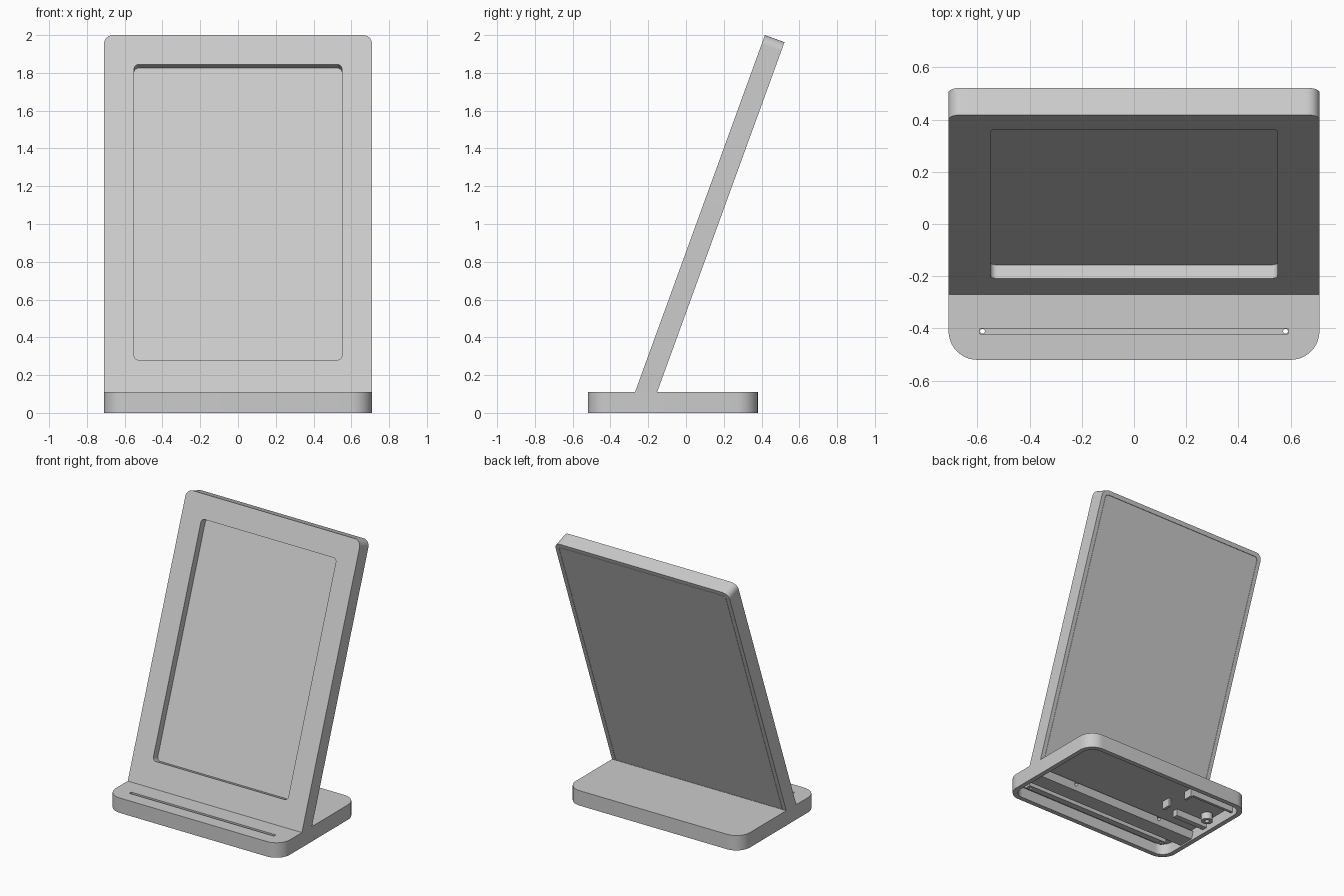
import bpy, bmesh, math
from mathutils import Matrix

if "Cube" in bpy.data.objects:
    bpy.data.objects.remove(bpy.data.objects["Cube"])

A = math.radians(20)
SIN, COS, TAN = math.sin(A), math.cos(A), math.tan(A)
# panel space: x across, s up the slope, t into the thickness
PANEL = Matrix(((1, 0, 0, 0), (0, SIN, COS, -0.31), (0, COS, -SIN, 0), (0, 0, 0, 1)))
FLAT = Matrix.Identity(4)


def outline(x0, x1, y0, y1, r_low, r_high, n=10):
    """Rectangle outline with separate radii for the low and high corners."""
    pts = []
    for sx, sy, r, start in ((1, 0, r_low, -90), (1, 1, r_high, 0), (0, 1, r_high, 90), (0, 0, r_low, 180)):
        cx = x1 - r if sx else x0 + r
        cy = y1 - r if sy else y0 + r
        if r == 0:
            pts.append((cx, cy))
            continue
        for i in range(n + 1):
            a = math.radians(start + 90 * i / n)
            pts.append((cx + r * math.cos(a), cy + r * math.sin(a)))
    return pts


def prism(name, pts, c0, c1, matrix=FLAT, level_low=False):
    """Extrude an outline; level_low trims the low end horizontally."""
    low = min(p[1] for p in pts)
    bm = bmesh.new()
    rings = []
    for c in (c0, c1):
        ring = []
        for a, b in pts:
            if level_low and b - low < 1e-5:
                b += c * TAN
            ring.append(bm.verts.new(matrix @ Matrix.Translation((a, b, c)).translation))
        rings.append(ring)
    n = len(pts)
    bm.faces.new(rings[0])
    bm.faces.new(rings[1])
    for i in range(n):
        j = (i + 1) % n
        bm.faces.new((rings[0][i], rings[0][j], rings[1][j], rings[1][i]))
    bmesh.ops.recalc_face_normals(bm, faces=bm.faces)
    me = bpy.data.meshes.new(name)
    bm.to_mesh(me)
    bm.free()
    ob = bpy.data.objects.new(name, me)
    bpy.context.collection.objects.link(ob)
    return ob


def box(name, x0, x1, y0, y1, z0, z1, matrix=FLAT):
    return prism(name, outline(x0, x1, y0, y1, 0, 0), z0, z1, matrix)


def rod(name, x, y, r, c0, c1, matrix=FLAT):
    ring = [(x + r * math.cos(k * math.tau / 24), y + r * math.sin(k * math.tau / 24)) for k in range(24)]
    return prism(name, ring, c0, c1, matrix)


def activate(ob):
    bpy.ops.object.select_all(action='DESELECT')
    ob.select_set(True)
    bpy.context.view_layer.objects.active = ob


def cut(ob, *cutters):
    for c in cutters:
        m = ob.modifiers.new("cut", 'BOOLEAN')
        m.operation, m.solver, m.object = 'DIFFERENCE', 'EXACT', c
        activate(ob)
        bpy.ops.object.modifier_apply(modifier=m.name)
        bpy.data.objects.remove(c)


# hollow base, with a rib left under the front slot
base = prism("base", outline(-0.71, 0.71, -0.52, 0.38, 0.11, 0.11), 0, 0.11)
cavity = prism("cavity", outline(-0.675, 0.675, -0.485, 0.345, 0.08, 0.08), -0.05, 0.08)
cut(cavity, box("rib_space", -0.61, 0.61, -0.435, -0.387, 0.045, 0.2))
cut(base, cavity, box("slot", -0.59, 0.59, -0.422, -0.4, 0.06, 0.2))
cut(base, *[rod("slot_hole", s * 0.58, -0.411, 0.009, 0.0, 0.09) for s in (-1, 1)])

# leaning panel with front recess and a rear pocket for the cover
panel = prism("back_panel", outline(-0.71, 0.71, 0.1 / COS, 2 / COS, 0, 0.05), 0, 0.11, PANEL, True)
cut(panel,
    prism("recess", outline(-0.55, 0.55, 0.298, 1.963, 0.025, 0.025), -0.1, 0.055, PANEL),
    prism("pocket", outline(-0.68, 0.68, 0.16, 2.098, 0, 0.025), 0.085, 0.2, PANEL))
cover = prism("rear_cover", outline(-0.678, 0.678, 0.161, 2.096, 0, 0.024), 0.083, 0.11, PANEL)

# foot of the panel inside the base, with two cable holes
foot = prism("panel_foot", outline(-0.676, 0.676, 0.01 / COS, 0.1 / COS, 0, 0), 0, 0.109, PANEL, True)
cut(foot, *[rod("cable_hole", s * 0.37, 0.095, 0.014, 0.06, 0.2, PANEL) for s in (-1, 1)])

# circuit board holder under the base
holder = [
    box("holder_back_wall", -0.68, -0.3, 0.23, 0.25, 0.03, 0.09),
    box("holder_back_stop", -0.32, -0.3, 0.18, 0.25, 0.02, 0.09),
    box("holder_front_wall", -0.68, -0.41, -0.07, -0.03, 0.03, 0.09),
    box("holder_front_stop", -0.29, -0.27, -0.02, 0.05, 0.02, 0.09),
    rod("screw_boss", -0.62, 0.04, 0.04, 0.03, 0.09),
]
cut(holder[-1], rod("boss_hole", -0.62, 0.04, 0.016, 0.0, 0.07))

for ob in [base, panel, cover, foot] + holder:
    activate(ob)
    bpy.ops.object.shade_smooth_by_angle(angle=math.radians(30))
